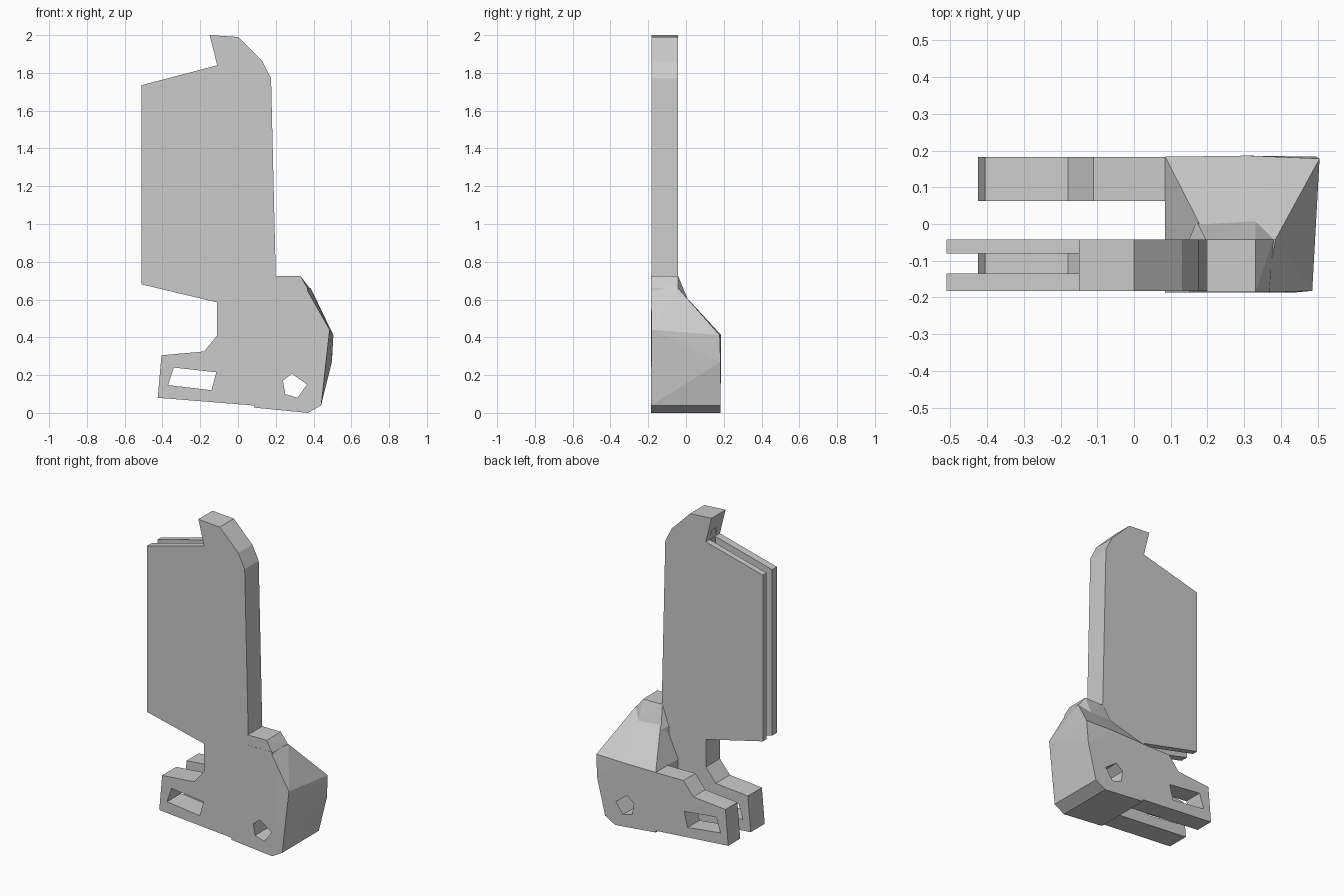
import bpy, bmesh

if "Cube" in bpy.data.objects:
    bpy.data.objects.remove(bpy.data.objects["Cube"])


def finish(name, bm):
    bmesh.ops.recalc_face_normals(bm, faces=bm.faces)
    mesh = bpy.data.meshes.new(name)
    bm.to_mesh(mesh)
    bm.free()
    ob = bpy.data.objects.new(name, mesh)
    bpy.context.collection.objects.link(ob)
    return ob


def plate(name, profile, y0, y1):
    """Extrude an x/z profile from y0 to y1."""
    bm = bmesh.new()
    face = bm.faces.new([bm.verts.new((x, y0, z)) for x, z in profile])
    ext = bmesh.ops.extrude_face_region(bm, geom=[face])
    verts = [v for v in ext["geom"] if isinstance(v, bmesh.types.BMVert)]
    bmesh.ops.translate(bm, verts=verts, vec=(0, y1 - y0, 0))
    return finish(name, bm)


def hull(name, points):
    bm = bmesh.new()
    for p in points:
        bm.verts.new(p)
    res = bmesh.ops.convex_hull(bm, input=bm.verts)
    loose = [v for v in bm.verts if not v.link_faces]
    bmesh.ops.delete(bm, geom=loose, context="VERTS")
    bmesh.ops.dissolve_limit(bm, angle_limit=0.02, verts=bm.verts, edges=bm.edges)
    return finish(name, bm)


def combine(target, other, operation):
    mod = target.modifiers.new(operation.lower(), "BOOLEAN")
    mod.object, mod.operation, mod.solver = other, operation, "EXACT"
    bpy.context.view_layer.objects.active = target
    bpy.ops.object.modifier_apply(modifier=mod.name)
    bpy.data.objects.remove(other)


# Front plate: hooked upright, wing and front leg in one outline
foot = [(-0.425, 0.08), (-0.405, 0.305), (-0.18, 0.325), (-0.11, 0.41)]
body = plate("bracket_body",
             [(-0.15, 2.0), (0, 1.99), (0.13, 1.86), (0.175, 1.77),
              (0.2, 0.72), (0.2, 0.03)] + foot +
             [(-0.11, 0.585), (-0.51, 0.68), (-0.51, 1.735), (-0.11, 1.84)],
             -0.183, -0.042)

# Groove splitting the wing into two thin slabs
groove = plate("groove_cutter", [(-0.6, 0.5), (-0.112, 0.5), (-0.112, 1.9), (-0.6, 1.9)],
               -0.135, -0.08)
combine(body, groove, "DIFFERENCE")

# Rear leg
rear_leg = plate("rear_leg", foot + [(0.2, 0.408), (0.2, 0.03)], 0.063, 0.183)

# Faceted heel block joining both legs
low = [(0.085, 0.028), (0.37, 0.0), (0.44, 0.04)]
heel = hull("heel_block",
            [(x, y, z) for y in (-0.186, 0.183) for x, z in low] +
            [(0.085, -0.186, 0.41), (0.2, -0.186, 0.66), (0.36, -0.186, 0.66),
             (0.485, -0.182, 0.44), (0.2, -0.042, 0.66), (0.385, -0.042, 0.66),
             (0.085, 0.045, 0.41), (0.085, 0.183, 0.41), (0.11, 0.05, 0.412),
             (0.31, 0.186, 0.412), (0.505, 0.178, 0.412), (0.497, 0.183, 0.27)])

# Raised shoulder beside the upright
cap = [(0.15, 0.4), (0.15, 0.6), (0.195, 0.725), (0.33, 0.725), (0.38, 0.66), (0.4, 0.4)]
shoulder = hull("heel_shoulder",
                [(x - (0.012 if y < -0.1 and x > 0.35 else 0), y, z)
                 for y in (-0.185, -0.042) for x, z in cap] +
                [(0.17, 0.008, 0.59), (0.33, 0.01, 0.6)])

for part in (rear_leg, heel, shoulder):
    combine(body, part, "UNION")

# Slot and five-sided pin hole through both legs
holes = {
    "slot_cutter": [(-0.34, 0.24), (-0.37, 0.147), (-0.14, 0.12), (-0.115, 0.215)],
    "pin_hole_cutter": [(0.285, 0.208), (0.365, 0.15), (0.315, 0.08), (0.25, 0.1), (0.238, 0.17)],
}
for name, profile in holes.items():
    combine(body, plate(name, profile, -0.4, 0.4), "DIFFERENCE")
